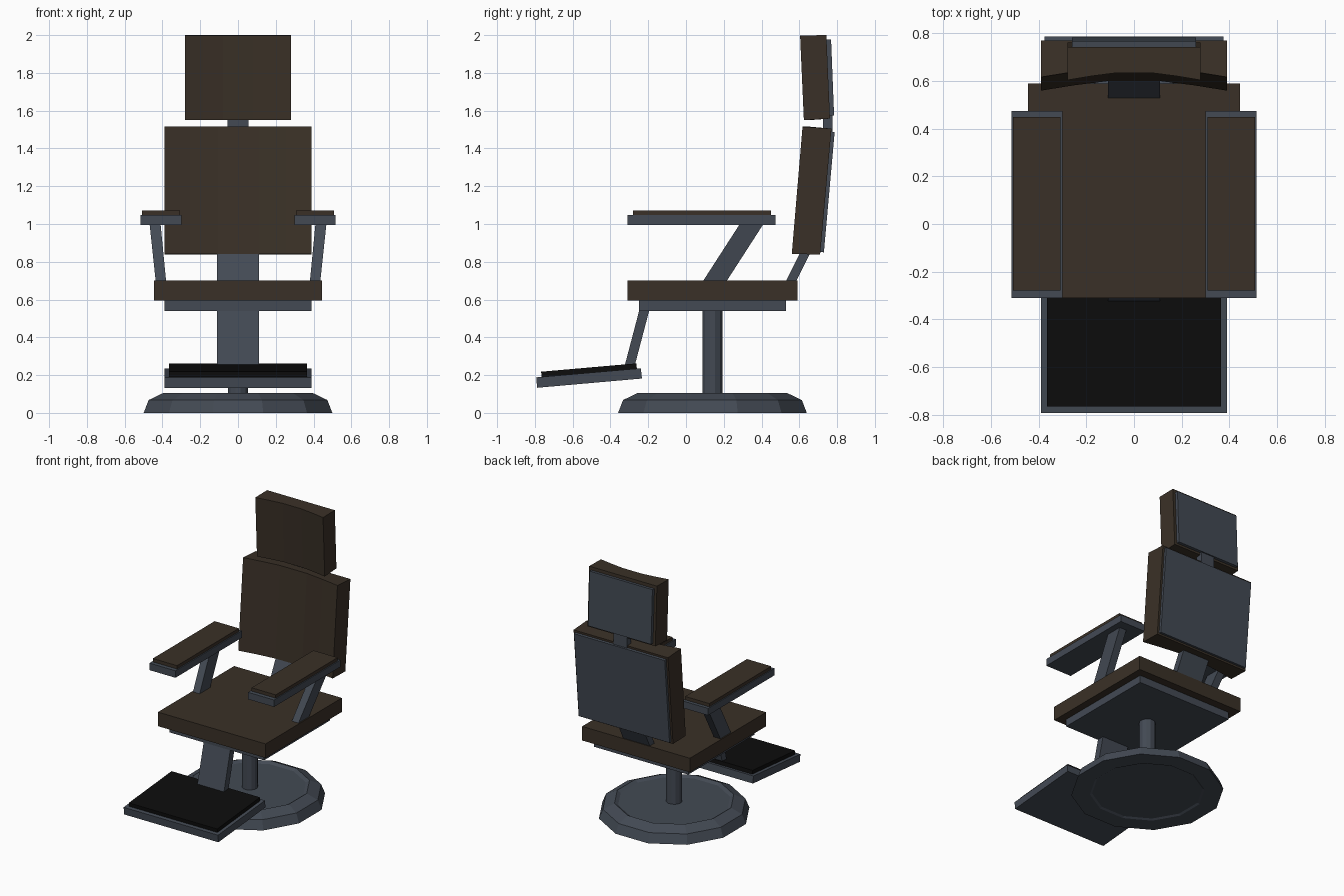
import bpy, bmesh, math

if "Cube" in bpy.data.objects:
    bpy.data.objects.remove(bpy.data.objects["Cube"])


def material(name, rgb):
    m = bpy.data.materials.new(name)
    m.diffuse_color = (*rgb, 1)
    m.use_nodes = True
    m.node_tree.nodes["Principled BSDF"].inputs["Base Color"].default_value = m.diffuse_color
    return m


METAL = material("slate metal", (0.056, 0.068, 0.088))
LEATHER = material("brown leather", (0.042, 0.030, 0.020))
RUBBER = material("black rubber", (0.004, 0.004, 0.004))


def finish(name, bm, mat):
    bmesh.ops.recalc_face_normals(bm, faces=bm.faces)
    me = bpy.data.meshes.new(name)
    bm.to_mesh(me)
    bm.free()
    ob = bpy.data.objects.new(name, me)
    me.materials.append(mat)
    bpy.context.collection.objects.link(ob)
    return ob


def skin(name, rings, mat):
    """Join matching rings of points into a capped solid."""
    bm = bmesh.new()
    vs = [[bm.verts.new(p) for p in r] for r in rings]
    n = len(vs[0])
    for a, b in zip(vs, vs[1:]):
        for i in range(n):
            j = (i + 1) % n
            bm.faces.new((a[i], a[j], b[j], b[i]))
    bm.faces.new(vs[0])
    bm.faces.new(vs[-1])
    return finish(name, bm, mat)


def slab(name, x0, x1, profile, mat):
    """Side profile of (y, z) points extruded across x."""
    return skin(name, [[(x, y, z) for y, z in profile] for x in (x0, x1)], mat)


def box(name, x0, x1, y0, y1, z0, z1, mat):
    return slab(name, x0, x1, [(y0, z0), (y1, z0), (y1, z1), (y0, z1)], mat)


def lathe(name, profile, sides, mat, cy=0.14):
    """Rings of (radius, z) about a vertical axis, flats facing the axes."""
    step = 2 * math.pi / sides
    rings = [[(r * math.cos((i + .5) * step), cy + r * math.sin((i + .5) * step), z)
              for i in range(sides)] for r, z in profile]
    return skin(name, rings, mat)


def curved_pad(name, half, profile, dip, mat):
    """Pad whose front (first and last profile points) is hollowed in the middle."""
    rings = []
    for t in (-1, -.65, -.28, .28, .65, 1):
        d = {1: 0, .65: .55, .28: 1}[abs(t)] * dip
        f0, b0, b1, f1 = profile
        pts = [(f0[0] + d, f0[1]), b0, b1, (f1[0] + d, f1[1])]
        rings.append([(t * half, y, z) for y, z in pts])
    return skin(name, rings, mat)


# Round base and column
lathe("base", [(.375, .008), (.39, 0), (.517, 0), (.49, .068), (.41, .105),
               (.385, .09)], 12, METAL)
lathe("column", [(.055, .085), (.055, .55)], 12, METAL)

# Seat
box("seat_plate", -.39, .39, -.25, .53, .54, .60, METAL)
box("seat_cushion", -.445, .445, -.31, .59, .595, .70, LEATHER)

# Backrest with its strut and rear panel
slab("back_strut", -.11, .11, [(.505, .65), (.56, .65), (.675, .88), (.62, .88)], METAL)
curved_pad("back_cushion", .39,
           [(.56, .842), (.71, .838), (.77, 1.505), (.617, 1.515)], .04, LEATHER)
slab("back_panel", -.375, .375,
     [(.705, .852), (.73, .85), (.787, 1.487), (.765, 1.49)], METAL)

# Headrest
box("neck_strut", -.055, .055, .725, .775, 1.46, 1.60, METAL)
curved_pad("headrest_cushion", .28,
           [(.624, 1.55), (.762, 1.558), (.743, 2.0), (.604, 1.998)], .03, LEATHER)
slab("headrest_panel", -.26, .26,
     [(.755, 1.575), (.784, 1.575), (.768, 1.978), (.74, 1.976)], METAL)

# Armrests, one per side
for side, s in (("left", -1), ("right", 1)):
    box(side + "_arm_plate", s * .30, s * .515, -.31, .475, .995, 1.047, METAL)
    box(side + "_arm_pad", s * .308, s * .508, -.28, .45, 1.045, 1.072, LEATHER)
    skin(side + "_arm_support", [
        [(s * .38, .085, .69), (s * .435, .085, .69), (s * .435, .21, .69), (s * .38, .21, .69)],
        [(s * .41, .285, 1.0), (s * .468, .285, 1.0), (s * .468, .41, 1.0), (s * .41, .41, 1.0)],
    ], METAL)

# Footrest
slab("foot_strut", -.11, .11, [(-.335, .21), (-.282, .21), (-.19, .56), (-.243, .56)], METAL)
slab("foot_plate", -.39, .39,
     [(-.788, .133), (-.233, .182), (-.239, .236), (-.793, .188)], METAL)
slab("foot_mat", -.365, .365,
     [(-.764, .188), (-.26, .232), (-.263, .262), (-.767, .218)], RUBBER)
